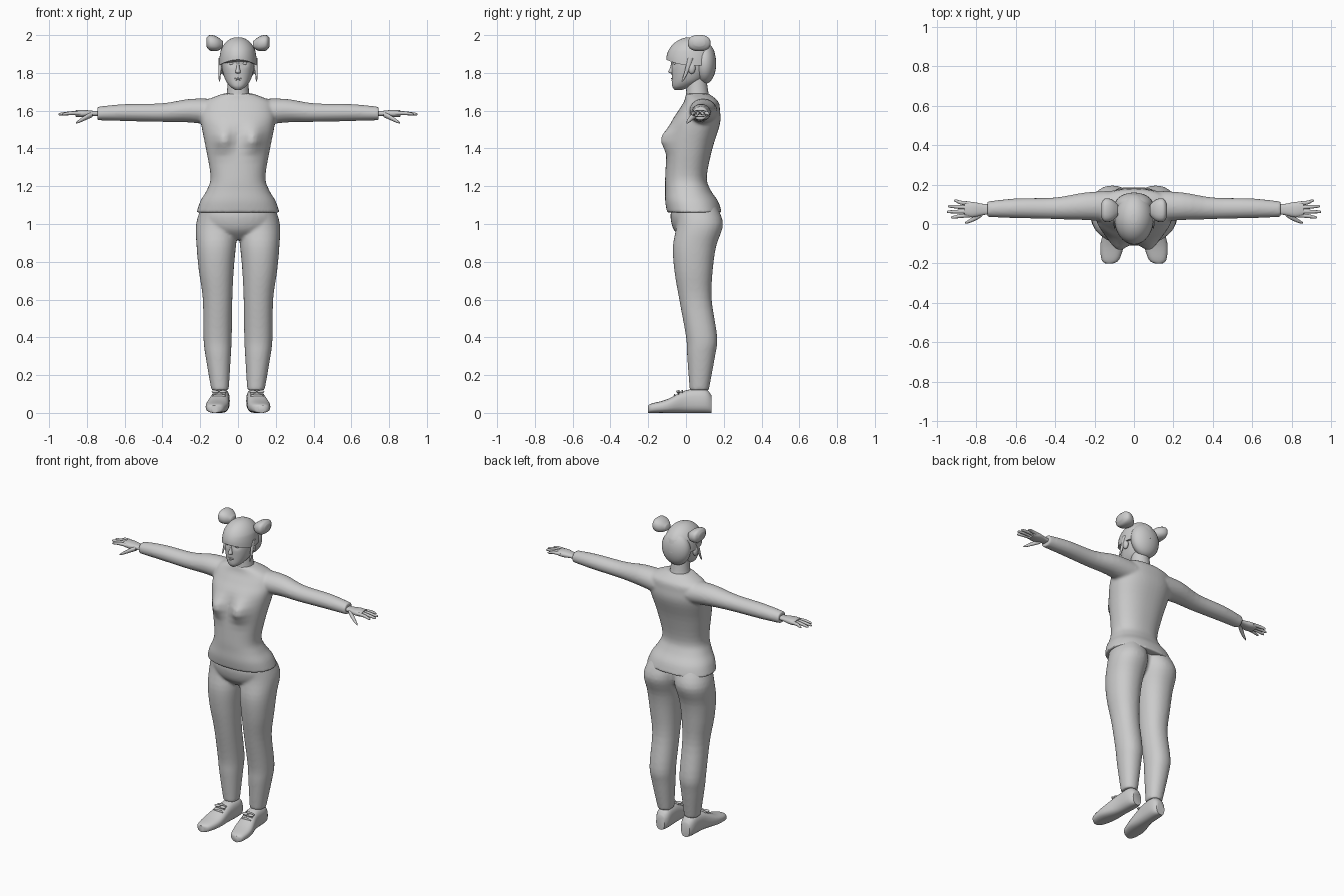
import bpy, bmesh, math
from mathutils import Vector

default_cube = bpy.data.objects.get("Cube")
if default_cube:
    bpy.data.objects.remove(default_cube, do_unlink=True)

colour = (.6, .6, .6, 1)
grey = bpy.data.materials.new("plain grey")
grey.use_nodes = True
grey.diffuse_color = colour
grey.node_tree.nodes["Principled BSDF"].inputs["Base Color"].default_value = colour

X, Y, Z = range(3)
LEFT, RIGHT = 1, -1


def spline(rows, steps):
    """Pass a smooth curve through the cross-section rows."""
    last = len(rows) - 1
    for i in range(last):
        a, b, c, d = (rows[max(0, min(last, i + offset))] for offset in (-1, 0, 1, 2))
        for step in range(steps):
            t = step / steps
            yield b + t / 2 * (c - a + t * (2 * a - 5 * b + 4 * c - d + t * (3 * (b - c) + d - a)))
    yield rows[last]


def loft(bm, axis, rows, side=LEFT, flat=1, power=2, sides=24, steps=4):
    """Rows are (x, y, z, radius) with an optional second radius."""
    across, up = [other for other in (X, Y, Z) if other != axis]
    rows = [Vector(row if len(row) > 4 else (*row, row[-1] * flat)) for row in rows]
    rings = []
    for row in spline(rows, steps):
        ring = []
        for k in range(sides):
            angle = math.tau * k / sides
            cos, sin = math.cos(angle), math.sin(angle)
            centre = Vector(row[:3])
            centre[across] += row[3] * math.copysign(abs(cos) ** (2 / power), cos)
            centre[up] += row[4] * math.copysign(abs(sin) ** (2 / power), sin)
            centre.x *= side
            ring.append(bm.verts.new(centre))
        rings.append(ring)
    for low, high in zip(rings, rings[1:]):
        for k in range(sides):
            bm.faces.new((low[k - 1], low[k], high[k], high[k - 1]))
    bm.faces.new(rings[0])
    bm.faces.new(rings[-1])


def finish(name, bm, deform=None, fuse=False):
    if deform:
        for vert in bm.verts:
            deform(vert.co)
    bmesh.ops.recalc_face_normals(bm, faces=bm.faces[:])
    mesh = bpy.data.meshes.new(name)
    bm.to_mesh(mesh)
    bm.free()
    mesh.materials.append(grey)
    obj = bpy.data.objects.new(name, mesh)
    bpy.context.collection.objects.link(obj)
    bpy.ops.object.select_all(action="DESELECT")
    obj.select_set(True)
    bpy.context.view_layer.objects.active = obj
    bpy.ops.object.shade_smooth_by_angle(angle=math.radians(50))
    if fuse:  # melt overlapping volumes into one soft skin
        remesh = obj.modifiers.new("fuse", "REMESH")
        remesh.mode = "VOXEL"
        remesh.voxel_size = .008
        remesh.use_smooth_shade = True
        soften = obj.modifiers.new("soften", "SMOOTH")
        soften.iterations = 6


def part(name, axis, rows, deform=None, **options):
    bm = bmesh.new()
    loft(bm, axis, rows, **options)
    finish(name, bm, deform)


def pair(name, axis, rows, **options):
    for label, side in (("left", LEFT), ("right", RIGHT)):
        part(f"{label}_{name}", axis, rows, side=side, **options)


def ball(name, centre, radii, side=LEFT):
    bm = bmesh.new()
    bmesh.ops.create_uvsphere(bm, u_segments=24, v_segments=16, radius=1)
    for vert in bm.verts:
        vert.co = Vector(c + r * v for c, r, v in zip(centre, radii, vert.co))
        vert.co.x *= side
    finish(name, bm)


def ball_pair(name, centre, radii):
    for label, side in (("left", LEFT), ("right", RIGHT)):
        ball(f"{label}_{name}", centre, radii, side)


def bump(value, middle, spread):
    return math.exp(-((value - middle) / spread) ** 2)


# Shirt: torso and sleeves
def bust(co):
    if co.y < 0:
        co.y -= .05 * bump(abs(co.x), .08, .05) * bump(co.z, 1.45, .06)


torso = [(0, .045, 1.06, .22, .145), (0, .03, 1.12, .2, .14), (0, .01, 1.18, .165, .12),
         (0, 0, 1.25, .145, .11), (0, .02, 1.4, .17, .12), (0, .05, 1.53, .195, .13),
         (0, .07, 1.6, .195, .11), (0, .08, 1.65, .175, .09), (0, .06, 1.69, .08, .06)]
sleeve = [(.1, .09, 1.59, .08), (.25, .09, 1.6, .07), (.4, .08, 1.59, .055),
          (.6, .08, 1.59, .05), (.745, .075, 1.585, .04)]
bm = bmesh.new()
loft(bm, Z, torso, power=2.3, sides=48)
for side in (LEFT, RIGHT):
    loft(bm, X, sleeve, side, flat=.9)
finish("shirt", bm, bust, fuse=True)

# Trousers: two legs and the front of the hips
leg = [(.095, .07, .12, .046), (.105, .08, .3, .067), (.108, .083, .4, .075), (.108, .05, .6, .078),
       (.115, .04, .75, .092), (.115, .045, .88, .104), (.11, .073, 1, .112), (.09, .05, 1.1, .1)]
hips = [(0, .03, .92, .08), (0, .03, .97, .17), (0, .03, 1.04, .2), (0, .03, 1.1, .18)]
bm = bmesh.new()
for side in (LEFT, RIGHT):
    loft(bm, Z, leg, side, flat=1.1, power=2.15, sides=32)
loft(bm, Z, hips, flat=.56, sides=32)
finish("trousers", bm, fuse=True)

# Shoes stand on the floor, so each centre is half the height
shoe = [(.125, -.2, .02, .02), (.12, -.18, .045, .025), (.11, -.1, .06, .036),
        (.095, 0, .048, .06), (.09, .1, .046, .063), (.09, .136, .03, .045)]
pair("shoe", Y, [(x, y, half, width, half) for x, y, width, half in shoe], power=2.6)
for n in range(3):
    ball_pair(f"lace_{n + 1}", (.1, -.06 + .02 * n, .09 + .011 * n), (.035, .005, .01))
for loop, x in (("inner", .08), ("outer", .12)):
    ball_pair(f"{loop}_lace_loop", (x, -.04, .112), (.02, .012, .008))

# Hands: palm, four fingers and a thumb
pair("palm", X, [(.72, .075, 1.584, .026), (.765, .074, 1.585, .028),
                 (.82, .073, 1.585, .039), (.86, .075, 1.585, .034)], flat=.5, power=2.4)
for n, (finger, tip) in enumerate(zip(("index", "middle", "ring", "little"), (.93, .95, .945, .915))):
    root, end = .044 + .02 * n, .034 + .028 * n
    knuckle = (2 * root + end) / 3
    pair(f"{finger}_finger", X, [(.83, root, 1.586, .01), (.88, knuckle, 1.587, .01),
                                 (tip - .01, end, 1.582, .007), (tip, end, 1.58, .003)], sides=12)
pair("thumb", X, [(.77, .054, 1.58, .014), (.8, .034, 1.567, .014),
                  (.84, .013, 1.545, .009), (.858, .006, 1.535, .003)], sides=12)


# Head and neck
def eye_sockets(co):
    if co.y < 0:
        co.y += .01 * bump(abs(co.x), .034, .018) * bump(co.z, 1.85, .014)


part("neck", Z, [(0, .065, 1.64, .075), (0, .06, 1.69, .06), (0, .055, 1.78, .052)])
part("head", Z, [(0, -.04, 1.71, .015, .02), (0, -.02, 1.73, .044, .053), (0, .01, 1.77, .07, .085),
                 (0, .03, 1.84, .086, .106), (0, .03, 1.92, .08, .105)],
     deform=eye_sockets, power=2.2, sides=40, steps=8)
part("nose", Z, [(0, -.07, 1.797, .007), (0, -.076, 1.805, .014), (0, -.073, 1.83, .008),
                 (0, -.07, 1.86, .006)], flat=1.3, sides=16)
ball("upper_lip", (0, -.071, 1.77), (.02, .008, .005))
ball("lower_lip", (0, -.069, 1.76), (.017, .008, .006))
ball_pair("eye", (.034, -.058, 1.85), (.014, .008, .008))
ball_pair("eyebrow", (.034, -.067, 1.872), (.02, .006, .003))
ball_pair("ear", (.09, .03, 1.825), (.014, .02, .03))


# Hair: domed crown with a parted fringe, back, side locks and two buns
def fringe(co):
    low = max(0, 1.92 - co.z) / .05
    parting = (co.x / .1) ** 2 if co.y < .04 else 1
    co.z -= .03 * low * parting


angles = [math.radians(10 * n) for n in range(9)]
part("hair_crown", Z, [(0, .028, 1.87 + .12 * math.sin(angle), .1 * math.cos(angle)) for angle in angles],
     deform=fringe, flat=1.32, sides=40)
ball("hair_back", (0, .1, 1.85), (.096, .06, .108))
pair("side_lock", Z, [(.098, -.02, 1.755, .003), (.097, 0, 1.8, .007), (.092, .025, 1.88, .012)],
     flat=1.4, sides=10)
pair("hair_bun", X, [(.08, .07, 1.95, .025), (.105, .07, 1.953, .05), (.13, .07, 1.957, .06),
                     (.153, .07, 1.96, .056), (.168, .07, 1.962, .03)], flat=.7, power=2.4, sides=20)
